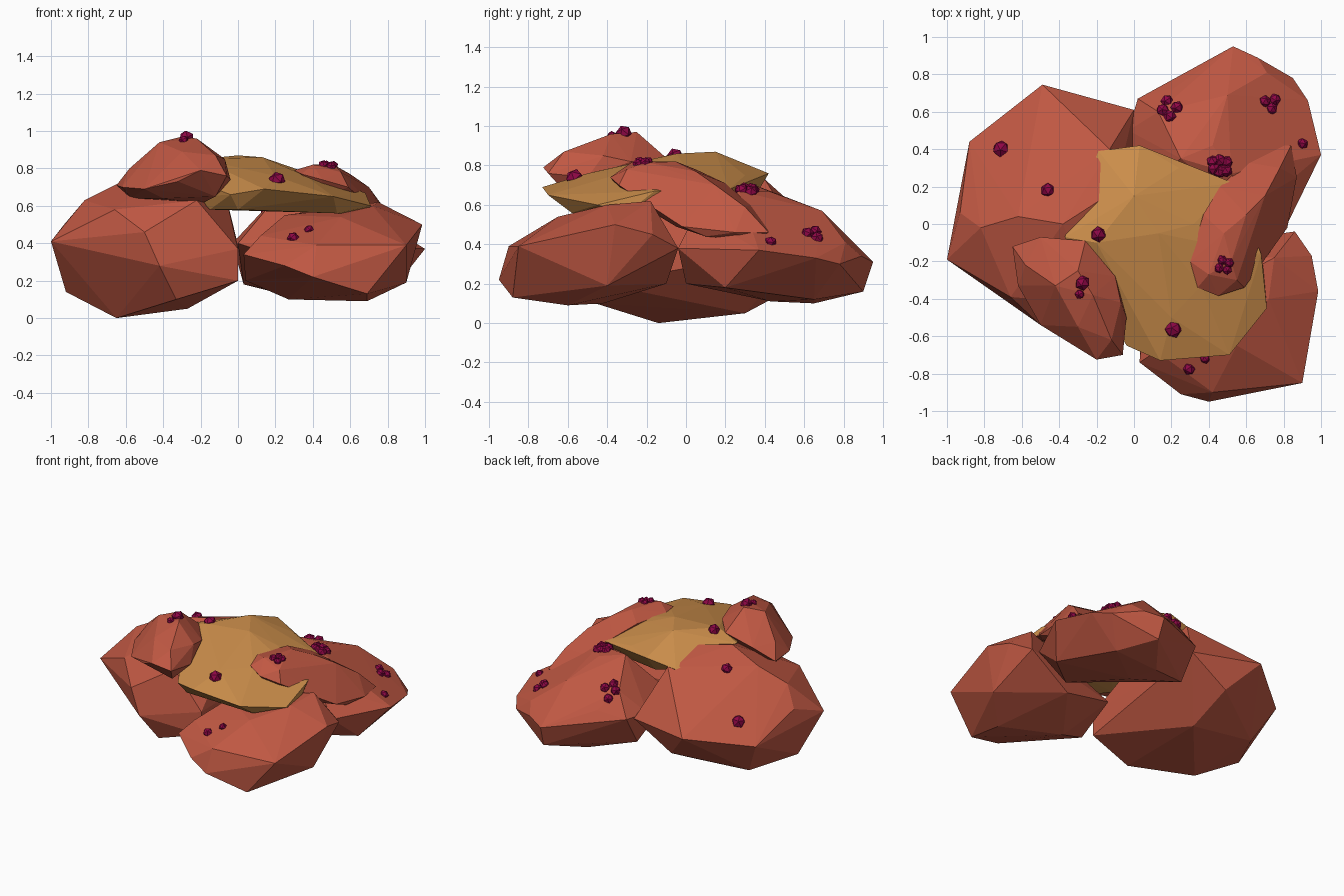
import bpy
import bmesh
import math
import random
from mathutils import Matrix, Vector
from mathutils.bvhtree import BVHTree

random.seed(4)

default_cube = bpy.data.objects.get("Cube")
if default_cube:
    bpy.data.objects.remove(default_cube, do_unlink=True)


def make_material(name, red, green, blue):
    material = bpy.data.materials.new(name)
    material.use_nodes = True
    colour = (red, green, blue, 1)
    material.diffuse_color = colour
    shader = material.node_tree.nodes["Principled BSDF"]
    shader.inputs["Base Color"].default_value = colour
    shader.inputs["Roughness"].default_value = 0.8
    return material


brick_red = make_material("brick red", .53, .098, .056)
golden_tan = make_material("golden tan", .60, .27, .07)
berry_crimson = make_material("berry crimson", .27, .002, .06)

surface_trees = []


def finish_object(name, mesh_builder, material):
    mesh = bpy.data.meshes.new(name)
    mesh_builder.to_mesh(mesh)
    mesh_builder.free()
    mesh.materials.append(material)
    new_object = bpy.data.objects.new(name, mesh)
    bpy.context.collection.objects.link(new_object)
    return new_object


def faceted_lump(name, material, rim, crown, base):
    """Wrap a faceted skin around a rim, a few crown points and a base."""
    builder = bmesh.new()
    for point in rim + crown + base:
        builder.verts.new(point)
    bmesh.ops.convex_hull(builder, input=builder.verts[:])
    loose = [vert for vert in builder.verts if not vert.link_faces]
    bmesh.ops.delete(builder, geom=loose, context="VERTS")
    bmesh.ops.recalc_face_normals(builder, faces=builder.faces[:])
    surface_trees.append(BVHTree.FromBMesh(builder))
    return finish_object(name, builder, material)


# Three large supporting lumps
faceted_lump(
    "large_side_lump", brick_red,
    rim=[(-1, -.19, .41), (-.93, .06, .5), (-.88, .44, .35), (-.49, .745, .42),
         (0, .61, .39), (0, -.43, .37), (-.42, -.56, .28), (-.5, -.54, .46),
         (-.66, -.39, .58)],
    crown=[(-.82, -.02, .63), (-.62, .04, .73), (-.38, 0, .81),
           (-.1, .18, .8), (-.22, -.43, .63), (-.13, .4, .73)],
    base=[(-.92, 0, .14), (-.65, -.14, 0), (-.27, .3, .05), (-.33, -.46, .1),
          (-.75, .33, .1), (-.3, .6, .21), (0, -.43, .2)])

faceted_lump(
    "large_back_lump", brick_red,
    rim=[(.02, .67, .4), (.22, .73, .44), (.53, .95, .31), (.66, .89, .34),
         (.85, .78, .3), (.93, .66, .33), (1, .37, .37), (.8, -.04, .38),
         (-.03, .5, .4), (0, .15, .4)],
    crown=[(.25, .35, .7), (.52, .27, .67), (.62, .05, .56), (.42, .42, .67),
           (.5, .69, .57), (.71, .81, .41), (.13, .6, .56)],
    base=[(.54, .9, .16), (.35, .65, .1), (.4, .43, .11), (.85, .2, .18),
          (.03, .53, .18), (.6, 0, .2), (.7, .65, .12)])

faceted_lump(
    "large_front_lump", brick_red,
    rim=[(.03, -.74, .34), (.25, -.91, .28), (.4, -.95, .22), (.9, -.85, .39),
         (.985, -.36, .5), (.95, -.17, .45), (.86, -.04, .38), (.1, -.15, .3)],
    crown=[(.42, -.9, .39), (.55, -.65, .54), (.72, -.4, .6), (.75, -.18, .62),
           (.25, -.45, .55), (.12, -.68, .44)],
    base=[(.27, -.42, .1), (.69, -.6, .09), (.69, -.88, .13), (.9, -.4, .19),
          (.5, -.1, .2), (.04, -.5, .2)])

# Flat slab draped over the middle
faceted_lump(
    "draped_slab", golden_tan,
    rim=[(-.37, -.07, .79), (-.2, -.35, .65), (-.04, -.65, .66),
         (.14, -.73, .69), (.51, -.7, .65), (.71, -.45, .6), (.68, -.16, .67),
         (.53, .22, .68), (.24, .3, .75), (.03, .42, .76), (-.19, .39, .72)],
    crown=[(0, .15, .87), (.13, -.05, .86), (.32, 0, .79), (.36, -.33, .76),
           (.2, -.5, .76), (-.2, -.1, .85), (0, -.42, .76)],
    base=[(-.15, -.4, .58), (0, -.6, .58), (.53, -.58, .56), (.7, -.3, .56),
          (.4, .2, .6), (0, .36, .66)])

# Two smaller lumps on top
faceted_lump(
    "small_upper_lump", brick_red,
    rim=[(-.65, -.12, .71), (-.5, -.07, .79), (-.26, -.09, .83),
         (-.1, -.28, .82), (-.04, -.5, .74), (-.06, -.7, .76),
         (-.2, -.725, .79), (-.32, -.65, .73), (-.5, -.54, .69),
         (-.62, -.33, .7)],
    crown=[(-.58, -.22, .8), (-.42, -.33, .94), (-.3, -.25, .97),
           (-.22, -.38, .96), (-.07, -.42, .85), (-.12, -.62, .87),
           (-.3, -.55, .89)],
    base=[(-.57, -.25, .64), (-.12, -.6, .65), (-.4, -.5, .64),
          (-.2, -.3, .61)])

faceted_lump(
    "long_upper_lump", brick_red,
    rim=[(.34, -.34, .77), (.3, -.2, .79), (.37, .05, .78), (.46, .2, .71),
         (.6, .33, .6), (.75, .42, .48), (.84, .42, .46), (.87, .25, .46),
         (.82, -.02, .49), (.7, -.15, .6), (.59, -.34, .7), (.45, -.385, .74)],
    crown=[(.4, -.27, .82), (.52, -.2, .815), (.48, -.05, .82), (.6, .05, .77),
           (.7, .15, .7), (.78, .3, .59), (.55, -.3, .78)],
    base=[(.45, -.3, .64), (.74, -.05, .49), (.82, .1, .44), (.82, .32, .42),
          (.55, .15, .55)])


# Berries rest on whichever surface is uppermost
def surface_height(x, y):
    heights = []
    for tree in surface_trees:
        hit = tree.ray_cast(Vector((x, y, 3)), Vector((0, 0, -1)))[0]
        if hit:
            heights.append(hit.z)
    return max(heights, default=.4)


def berry_cluster(name, x, y, radius, count=1):
    builder = bmesh.new()
    for index in range(count):
        angle = math.tau * index / count + x
        spread = 0 if count == 1 else radius * random.uniform(.8, 1.3)
        px = x + spread * math.cos(angle)
        py = y + spread * math.sin(angle)
        place = Matrix.Translation((px, py, surface_height(px, py)))
        turn = Matrix.Rotation(random.uniform(0, math.tau), 4, (1, y, x))
        bmesh.ops.create_icosphere(builder, subdivisions=1, radius=radius,
                                   matrix=place @ turn)
    finish_object(name, builder, berry_crimson)


berry_cluster("side_outer_berry", -.71, .4, .048)
berry_cluster("side_inner_berry", -.46, .18, .04)
berry_cluster("slab_back_berry", -.19, -.055, .044)
berry_cluster("slab_front_berry", .21, -.565, .047)
berry_cluster("upper_large_berry", -.275, -.315, .042)
berry_cluster("upper_small_berry", -.29, -.375, .028)
berry_cluster("front_large_berry", .295, -.775, .034)
berry_cluster("front_small_berry", .38, -.72, .028)
berry_cluster("back_edge_berry", .9, .43, .032)
berry_cluster("back_outer_berries", .73, .645, .034, 3)
berry_cluster("back_inner_berries", .185, .615, .036, 4)
berry_cluster("back_middle_berries", .455, .31, .036, 6)
berry_cluster("long_lump_berries", .485, -.22, .028, 4)
